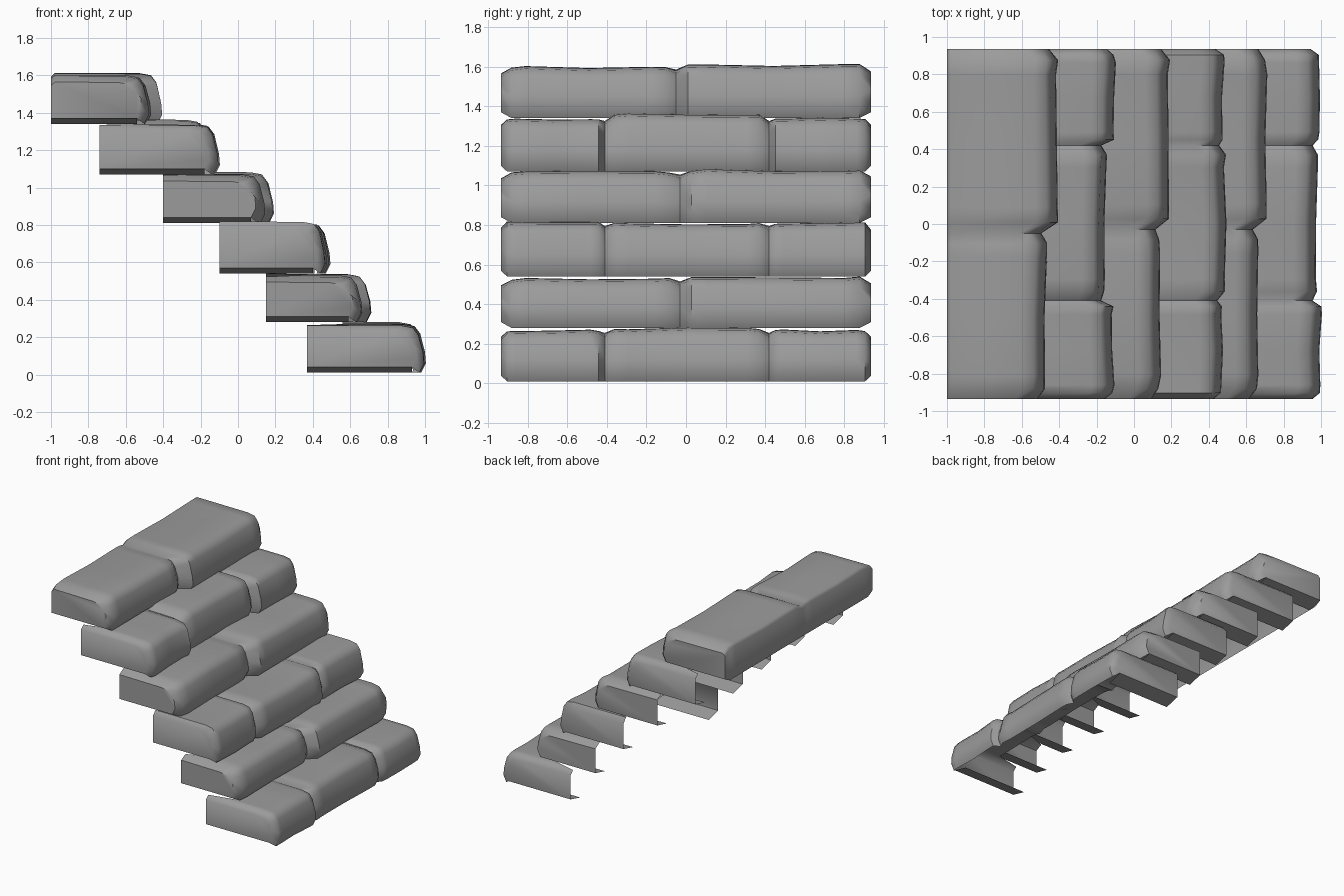
import bpy, bmesh, math, random

random.seed(4)
cube = bpy.data.objects.get("Cube")
if cube:
    bpy.data.objects.remove(cube)

stone = bpy.data.materials.new("grey_stone")
stone.use_nodes = True
colour = (0.33, 0.33, 0.33, 1)
stone.diffuse_color = colour
stone.node_tree.nodes["Principled BSDF"].inputs["Base Color"].default_value = colour

END = 0.935      # half width of the flight
LIP = 0.12       # underside return at each end
GROOVE = 0.025   # depth of the joint between stones


def profile(back, front, low, top, soft):
    """Section of a stone: tread from the back, rounded nose, leaning riser."""
    return [(back, top),
            (front - 0.12, top - 0.2 * soft),
            (front - 0.06, top - 0.01 - 0.3 * soft),
            (front - 0.03, top - 0.05 - 0.3 * soft),
            (front - 0.005, low + 0.11),
            (front, low + 0.05),
            (front - 0.025, low)]


def make_step(name, back, tread_back, low, stones, closed_back=False):
    """Loft one course along y; stones are (start, end, front, top)."""
    stations = []
    for i, (y0, y1, front, top) in enumerate(stones):
        first, last = i == 0, i == len(stones) - 1
        if first:
            stations.append((y0, front - 0.045, low + 0.03, top - 0.035, 0.02, back))
        if not first:
            _, _, f0, t0 = stones[i - 1]
            stations.append((y0, min(front, f0) - GROOVE, low,
                             min(top, t0) - GROOVE * 0.6, 0.03, tread_back))
        for t in (0.06, 0.14, 0.5, 0.86, 0.94):
            y = y0 + t * (y1 - y0)
            at_end = (first and t < 0.1) or (last and t > 0.9)
            stations.append((y, front + random.uniform(-0.01, 0.006), low,
                             top + random.uniform(-0.008, 0.004), 0.01,
                             back if at_end else tread_back))
        if last:
            stations.append((y1, front - 0.045, low + 0.03, top - 0.035, 0.02, back))

    bm = bmesh.new()
    rings = []
    for y, front, base, top, soft, rear in stations:
        pts = profile(rear, front, base, top, soft)
        if closed_back:
            pts = [(rear, base), (rear, top - 0.02)] + [(rear + 0.02, top)] + pts[1:]
        rings.append([bm.verts.new((x, y, z)) for x, z in pts])
    for a, b in zip(rings, rings[1:]):
        for j in range(len(a) - 1):
            bm.faces.new((a[j], a[j + 1], b[j + 1], b[j]))

    # End caps and the narrow strip turned in beneath each of them
    for ring, side in ((rings[0], -1), (rings[-1], 1)):
        y = ring[0].co.y
        tail = ring[0] if closed_back else bm.verts.new((back, y, low + 0.03))
        cap = list(ring) if closed_back else ring + [tail]
        bm.faces.new(cap)
        inner = [bm.verts.new((v.co.x, y - side * LIP, low)) for v in (ring[-1], tail)]
        bm.faces.new((ring[-1], tail, inner[1], inner[0]))

    bmesh.ops.recalc_face_normals(bm, faces=bm.faces)
    # Treads must face upward
    if sum(f.normal.z * f.calc_area() for f in bm.faces) < 0:
        bmesh.ops.reverse_faces(bm, faces=bm.faces)
    mesh = bpy.data.meshes.new(name)
    bm.to_mesh(mesh)
    bm.free()
    obj = bpy.data.objects.new(name, mesh)
    bpy.context.collection.objects.link(obj)
    mesh.materials.append(stone)
    bpy.ops.object.select_all(action='DESELECT')
    obj.select_set(True)
    bpy.context.view_layer.objects.active = obj
    bpy.ops.object.shade_smooth_by_angle(angle=math.radians(50))


def pair(joint, f0, f1, t0, t1):
    return [(-END, joint, f0, t0), (joint, END, f1, t1)]


def trio(f0, f1, f2, t0, t1, t2):
    return [(-END, -0.41, f0, t0), (-0.41, 0.42, f1, t1), (0.42, END, f2, t2)]


# Courses from the ground up
make_step("step_1", 0.37, 0.56, 0.01, trio(1.0, 0.98, 0.99, 0.27, 0.28, 0.27))
make_step("step_2", 0.15, 0.37, 0.28, pair(-0.03, 0.66, 0.71, 0.53, 0.54))
make_step("step_3", -0.10, 0.05, 0.54, trio(0.47, 0.49, 0.48, 0.82, 0.81, 0.81))
make_step("step_4", -0.40, -0.24, 0.81, pair(-0.03, 0.14, 0.19, 1.07, 1.08))
make_step("step_5", -0.74, -0.56, 1.07, trio(-0.11, -0.15, -0.10, 1.34, 1.36, 1.34))
make_step("step_6", -1.0, -1.0, 1.34, pair(-0.05, -0.47, -0.41, 1.60, 1.61), True)
